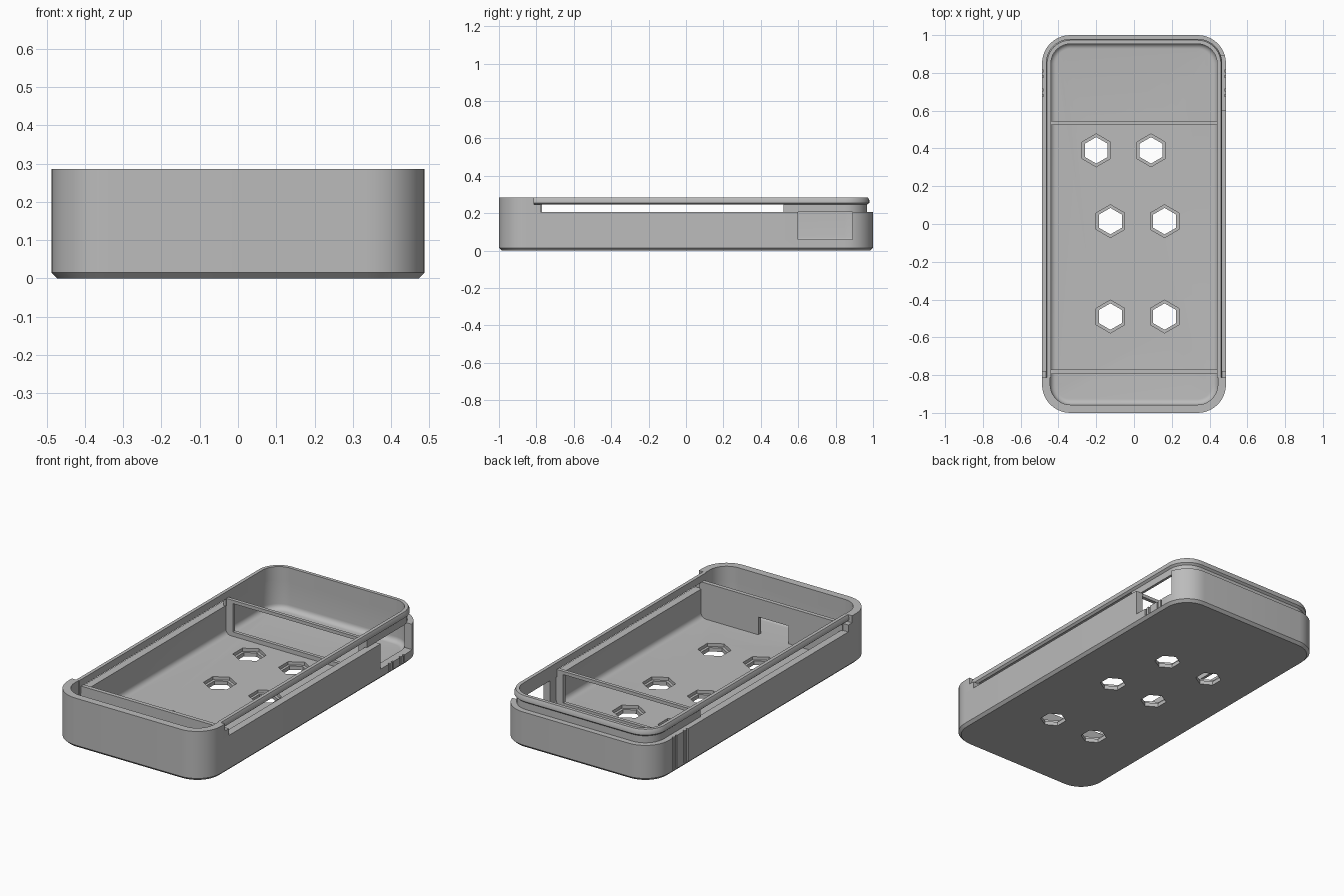
import bpy, bmesh, math

old = bpy.data.objects.get("Cube")
if old:
    bpy.data.objects.remove(old, do_unlink=True)

HALF_X, HALF_Y, CORNER = 0.487, 1.0, 0.15
WALL, WALL_TOP, TOP, FLOOR = 0.043, 0.205, 0.285, 0.04
STEP_Y = -0.812          # where the tall front end begins
REAR_WALL, FRONT_WALL = 0.534, -0.783

grey = bpy.data.materials.new("plain grey")
grey.use_nodes = True
grey.diffuse_color = (0.5, 0.5, 0.5, 1)
grey.node_tree.nodes["Principled BSDF"].inputs["Base Color"].default_value = (0.5, 0.5, 0.5, 1)


def finish(bm, name):
    bmesh.ops.recalc_face_normals(bm, faces=bm.faces)
    mesh = bpy.data.meshes.new(name)
    bm.to_mesh(mesh)
    bm.free()
    mesh.materials.append(grey)
    obj = bpy.data.objects.new(name, mesh)
    bpy.context.collection.objects.link(obj)
    return obj


def rounded_ring(bm, inset, z, steps=10):
    """Rounded rectangle of vertices, inset from the outer outline."""
    r = max(CORNER - inset, 0.01)
    cx, cy = HALF_X - inset - r, HALF_Y - inset - r
    ring = []
    for q, (sx, sy) in enumerate([(1, 1), (-1, 1), (-1, -1), (1, -1)]):
        for i in range(steps + 1):
            a = math.pi / 2 * (q + i / steps)
            ring.append(bm.verts.new((sx * cx + r * math.cos(a), sy * cy + r * math.sin(a), z)))
    return ring


def loft(profile, closed):
    """Sweep an (inset, z) profile round the case outline."""
    bm = bmesh.new()
    rings = [rounded_ring(bm, *p) for p in profile]
    pairs = list(zip(rings, rings[1:]))
    if closed:
        pairs.append((rings[-1], rings[0]))
    else:
        bm.faces.new(rings[0])
        bm.faces.new(rings[-1])
    for a, b in pairs:
        for i in range(len(a)):
            j = (i + 1) % len(a)
            bm.faces.new((a[i], a[j], b[j], b[i]))
    return bm


def clip_y(bm, y, keep_back):
    """Cut a swept ring at y, cap the ends."""
    bmesh.ops.bisect_plane(bm, geom=bm.verts[:] + bm.edges[:] + bm.faces[:], plane_co=(0, y, 0),
                           plane_no=(0, 1, 0), clear_inner=keep_back, clear_outer=not keep_back)
    bmesh.ops.holes_fill(bm, edges=[e for e in bm.edges if e.is_boundary], sides=0)
    return bm


def box(name, x0, x1, y0, y1, z0, z1):
    bm = bmesh.new()
    bmesh.ops.create_cube(bm, size=1)
    for v in bm.verts:
        v.co = (x1 if v.co.x > 0 else x0, y1 if v.co.y > 0 else y0, z1 if v.co.z > 0 else z0)
    return finish(bm, name)


def hexagon(x, y, radius, z0, z1):
    bm = bmesh.new()
    bmesh.ops.create_cone(bm, cap_ends=True, segments=6, radius1=radius, radius2=radius, depth=z1 - z0)
    obj = finish(bm, "hex_cutter")
    # put a corner of the hexagon towards +y
    if abs(max(v.co.y for v in obj.data.vertices) - radius) > 0.001:
        for v in obj.data.vertices:
            v.co.x, v.co.y = -v.co.y, v.co.x
    for v in obj.data.vertices:
        v.co.x += x
        v.co.y += y
        v.co.z += (z0 + z1) / 2
    return obj


def cut(obj, cutters):
    """Subtract the cutters, bake the result and drop the cutters."""
    for c in cutters:
        mod = obj.modifiers.new("cut", 'BOOLEAN')
        mod.operation, mod.solver, mod.object = 'DIFFERENCE', 'EXACT', c
        c.hide_render = True
    bpy.context.view_layer.update()
    baked = bpy.data.meshes.new_from_object(obj.evaluated_get(bpy.context.evaluated_depsgraph_get()))
    obj.modifiers.clear()
    obj.data = baked
    for c in cutters:
        bpy.data.objects.remove(c, do_unlink=True)


# Tray: chamfered base, thin walls, filleted floor
FILLET = 0.03
profile = [(0.015, 0), (0, 0.015), (0, WALL_TOP), (WALL, WALL_TOP)]
for i in range(7):
    a = math.pi / 2 * i / 6
    profile.append((WALL + FILLET * (1 - math.cos(a)), FLOOR + FILLET * (1 - math.sin(a))))
tray = finish(loft(profile, False), "tray")

# Hexagonal vents with a wider recess, side port, grip grooves
cutters = []
for y, xs in ((0.39, (-0.2, 0.09)), (0.015, (-0.125, 0.162)), (-0.49, (-0.125, 0.162))):
    for x in xs:
        cutters.append(hexagon(x, y, 0.07, -0.05, 0.1))
        cutters.append(hexagon(x, y, 0.087, 0.022, 0.1))
cutters.append(box("port_cutter", 0.4, 0.6, 0.6, 0.89, 0.06, 0.3))
for side in (-1, 1):
    for y in (0.68, 0.71, 0.78, 0.81):
        x0, x1 = sorted((side * (HALF_X - 0.008), side * 0.6))
        cutters.append(box("groove_cutter", x0, x1, y - 0.005, y + 0.005, 0.017, 0.3))
cut(tray, cutters)

# Tall front end with small hooks at its ends
collar = [(0, WALL_TOP), (0, TOP), (WALL, TOP), (WALL, WALL_TOP)]
front_collar = finish(clip_y(loft(collar, True), STEP_Y, False), "front_collar")
for side, label in ((1, "left"), (-1, "right")):
    x0, x1 = sorted((side * HALF_X, side * (HALF_X - WALL)))
    box(label + "_hook", x0, x1, STEP_Y, -0.778, WALL_TOP, 0.245)

# Snap lip with an outward bead, open along both sides
lip_profile = [(0.032, WALL_TOP), (0.032, 0.245), (0.02, 0.255), (0.02, 0.27),
               (0.027, TOP), (0.047, TOP), (0.047, WALL_TOP)]
snap_lip = finish(clip_y(loft(lip_profile, True), STEP_Y, True), "snap_lip")
cut(snap_lip, [box("window_cutter", -0.6, 0.6, -0.778, 0.52, 0.1, 0.245)])

# Cross walls
INNER = HALF_X - WALL + 0.01
rear_wall = box("rear_cross_wall", -INNER, INNER, REAR_WALL - 0.01, REAR_WALL + 0.01, FLOOR - 0.005, 0.247)
cut(rear_wall, [box("opening_cutter", -0.4, 0.4, 0.4, 0.7, 0.065, 0.228)])
front_wall = box("front_cross_wall", -INNER, INNER, FRONT_WALL - 0.012, FRONT_WALL + 0.012, FLOOR - 0.005, 0.247)
cut(front_wall, [box("notch_cutter", -0.11, 0.08, -0.9, -0.7, 0, 0.142)])

# Smooth the round walls, keep the edges sharp
for obj in (tray, front_collar, snap_lip):
    bpy.ops.object.select_all(action='DESELECT')
    obj.select_set(True)
    bpy.context.view_layer.objects.active = obj
    bpy.ops.object.shade_smooth_by_angle(angle=math.radians(30))
